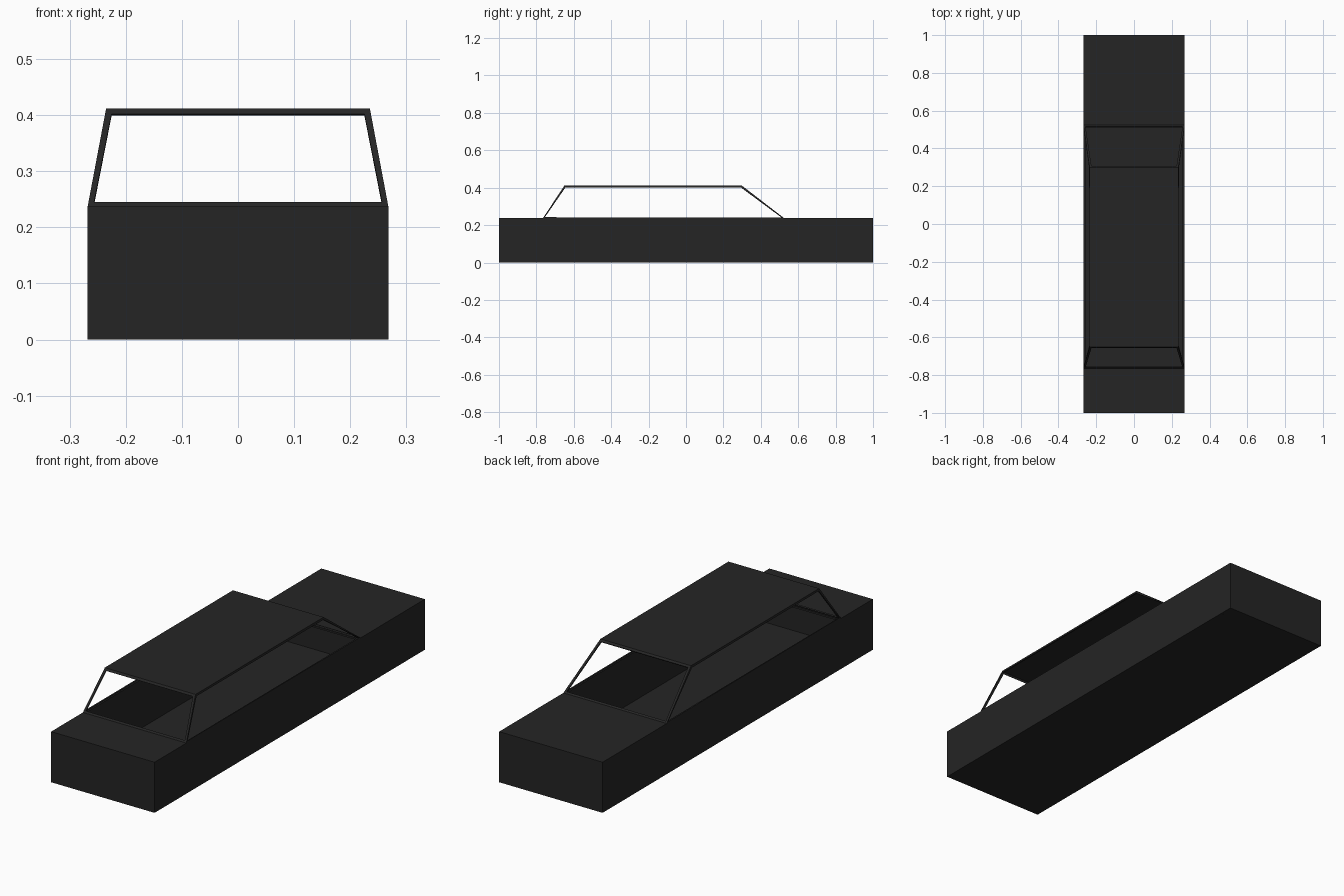
import bpy, bmesh
from mathutils import Vector

if "Cube" in bpy.data.objects:
    bpy.data.objects.remove(bpy.data.objects["Cube"])

mat = bpy.data.materials.new("charcoal")
mat.diffuse_color = (0.018, 0.018, 0.018, 1)
mat.use_nodes = True
mat.node_tree.nodes["Principled BSDF"].inputs["Base Color"].default_value = mat.diffuse_color

W, H, ROOF = 0.268, 0.237, 0.412     # half width, deck height, roof height
Y0, Y1 = -0.765, 0.525               # cabin base, front to back
T0, T1, TW = -0.65, 0.298, 0.235     # roof front, back, half width
T = 0.008                            # sheet thickness


def finish(name, bm):
    bmesh.ops.recalc_face_normals(bm, faces=bm.faces[:])
    me = bpy.data.meshes.new(name)
    bm.to_mesh(me)
    bm.free()
    me.materials.append(mat)
    ob = bpy.data.objects.new(name, me)
    bpy.context.collection.objects.link(ob)
    return ob


def box(name, x0, x1, y0, y1, z0, z1):
    bm = bmesh.new()
    bmesh.ops.create_cube(bm, size=1)
    for v in bm.verts:
        v.co = Vector(((x0 + x1) / 2 + v.co.x * (x1 - x0),
                       (y0 + y1) / 2 + v.co.y * (y1 - y0),
                       (z0 + z1) / 2 + v.co.z * (z1 - z0)))
    return finish(name, bm)


# hollow lower body: floor, side walls, end blocks and decks
I = W - 0.012
box("floor", -I, I, -0.95, 0.72, 0, T)
box("left_wall", -W, -I, -1, 1, 0, H)
box("right_wall", I, W, -1, 1, 0, H)
box("front_block", -I, I, -1, -0.95, 0, H)
box("rear_block", -I, I, 0.72, 1, 0, H)
box("front_deck", -I, I, -0.95, Y0 + 0.014, H - T, H)
box("rear_deck", -I, I, Y1 - 0.014, 0.72, H - T, H)

# cabin: tapered shell with an open window in each of the four sides
bm = bmesh.new()
bmesh.ops.create_cube(bm, size=2)
for v in bm.verts:
    up, back = v.co.z > 0, v.co.y > 0
    sx = 1 if v.co.x > 0 else -1
    y = (T1 if back else T0) if up else (Y1 if back else Y0)
    v.co = Vector((sx * (TW if up else W), y, ROOF if up else H))
bm.normal_update()
floor_face = [f for f in bm.faces if f.normal.z < -0.9]
bmesh.ops.delete(bm, geom=floor_face, context='FACES')
sides = [f for f in bm.faces if f.calc_center_median().z < ROOF - 0.01]
for f in sides:
    end = abs(f.normal.y) > abs(f.normal.x)
    bmesh.ops.inset_individual(bm, faces=[f], thickness=0.015 if end else 0.011)
bmesh.ops.delete(bm, geom=sides, context='FACES')
cabin = finish("cabin_frame_and_roof", bm)
# orient the open shell outward by rule, then thicken it inward
bm = bmesh.new()
bm.from_mesh(cabin.data)
roof = max(bm.faces, key=lambda f: f.calc_area())
if roof.normal.z < 0:
    bmesh.ops.reverse_faces(bm, faces=bm.faces[:])
bm.to_mesh(cabin.data)
bm.free()
mod = cabin.modifiers.new("thickness", 'SOLIDIFY')
mod.thickness = 0.006
mod.offset = -1
